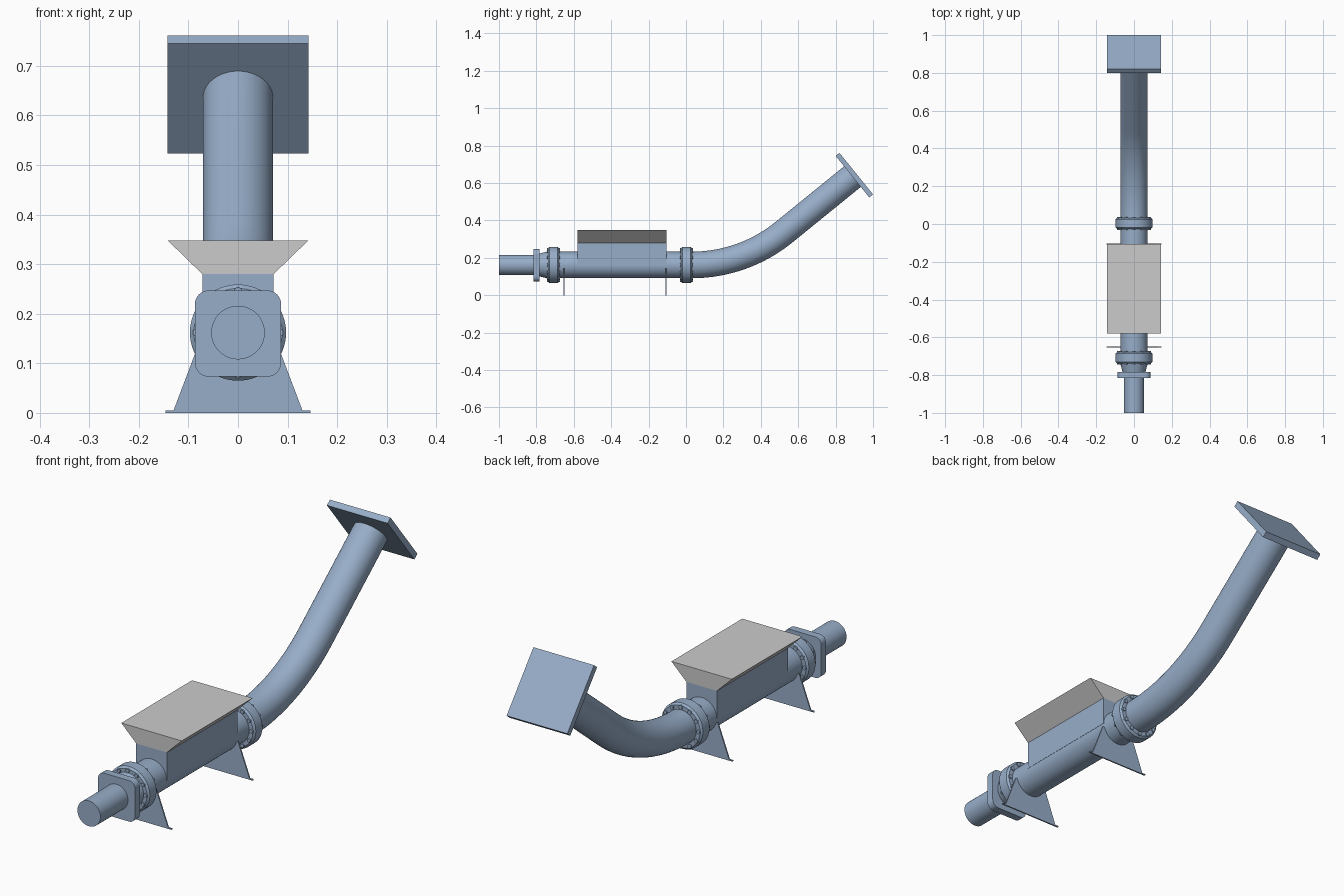
import bpy, bmesh
from math import sin, cos, pi, radians
from mathutils import Matrix, Vector

if "Cube" in bpy.data.objects:
    bpy.data.objects.remove(bpy.data.objects["Cube"])

AXIS_Z = 0.162          # height of the pipe centreline
PIPE_R = 0.071
blue = bpy.data.materials.new("painted_blue")
blue.diffuse_color = (0.31, 0.42, 0.58, 1)
blue.use_nodes = True
blue.node_tree.nodes["Principled BSDF"].inputs["Base Color"].default_value = blue.diffuse_color


def finish(name, bm, coloured=True, smooth=False):
    bmesh.ops.recalc_face_normals(bm, faces=bm.faces)
    me = bpy.data.meshes.new(name)
    bm.to_mesh(me)
    bm.free()
    ob = bpy.data.objects.new(name, me)
    bpy.context.collection.objects.link(ob)
    if coloured:
        me.materials.append(blue)
    if smooth:
        bpy.ops.object.select_all(action='DESELECT')
        ob.select_set(True)
        bpy.context.view_layer.objects.active = ob
        bpy.ops.object.shade_smooth_by_angle(angle=radians(30))
    return ob


def tube(name, stations, n=64):
    """Round body through (y, z, pitch, radius) stations, capped at both ends."""
    bm = bmesh.new()
    rings = []
    for y, z, a, r in stations:
        rings.append([bm.verts.new((r * cos(t), y - r * sin(t) * sin(a), z + r * sin(t) * cos(a)))
                      for t in (2 * pi * i / n for i in range(n))])
    for p, q in zip(rings, rings[1:]):
        for i in range(n):
            j = (i + 1) % n
            bm.faces.new((p[i], p[j], q[j], q[i]))
    bm.faces.new(rings[0])
    bm.faces.new(rings[-1])
    return finish(name, bm, smooth=True)


def lathe(name, profile):
    """Straight body on the centreline from (y, radius) pairs."""
    return tube(name, [(y, AXIS_Z, 0, r) for y, r in profile])


def prism(name, outline, y0, y1, coloured=True, smooth=False):
    """Extrude an (x, z) outline along y."""
    bm = bmesh.new()
    face = bm.faces.new([bm.verts.new((x, y0, z)) for x, z in outline])
    ext = bmesh.ops.extrude_face_region(bm, geom=[face])
    bmesh.ops.translate(bm, vec=(0, y1 - y0, 0),
                        verts=[v for v in ext['geom'] if isinstance(v, bmesh.types.BMVert)])
    return finish(name, bm, coloured, smooth)


def mirrored(half):
    """Close a right-hand outline with its mirror image."""
    return half + [(-x, z) for x, z in reversed(half)]


def flange(name, yc):
    h, c, r = 0.030, 0.008, 0.097
    lathe(name, [(yc - h, r - c), (yc - h + c, r), (yc + h - c, r), (yc + h, r - c)])
    # ring of hex bolt heads on both faces
    bm = bmesh.new()
    for i in range(12):
        t = 2 * pi * i / 12
        m = Matrix.Translation((0.083 * cos(t), yc, AXIS_Z + 0.083 * sin(t))) @ Matrix.Rotation(pi / 2, 4, 'X')
        bmesh.ops.create_cone(bm, cap_ends=True, segments=6, radius1=0.009, radius2=0.009,
                              depth=2 * h + 0.010, matrix=m)
    finish(name + "_bolts", bm)


# motor and gearbox
lathe("motor", [(-1.0, 0.054), (-0.80, 0.054)])
corner = 0.028
rounded = []
for k, (sx, sz) in enumerate([(1, 1), (-1, 1), (-1, -1), (1, -1)]):
    for i in range(9):
        t = pi / 2 * (k + i / 8)
        rounded.append((sx * (0.087 - corner) + corner * cos(t),
                        0.160 + sz * (0.087 - corner) + corner * sin(t)))
prism("gearbox_plate", rounded, -0.815, -0.783, smooth=True)
lathe("reducer", [(-0.785, 0.060), (-0.735, 0.074)])

# flanged joints
flange("inlet_flange", -0.708)
flange("outlet_flange", 0.003)

# screw trough
lathe("trough_pipe", [(-0.70, PIPE_R), (0.0, PIPE_R)])
prism("hopper_neck", mirrored([(0.072, AXIS_Z), (0.072, 0.28)]), -0.58, -0.105)
prism("hopper", mirrored([(0.072, 0.28), (0.142, 0.348)]), -0.58, -0.105, coloured=False)

# support legs
for name, y in (("rear_support", -0.652), ("middle_support", -0.106)):
    prism(name, mirrored([(0.146, 0), (0.146, 0.005), (0.130, 0.005), (0.077, 0.145)]),
          y - 0.003, y + 0.003)

# rising delivery pipe
pitch, bend_r, y0 = radians(39), 0.784, 0.03
path = [(0.0, AXIS_Z, 0, PIPE_R)]
for i in range(21):
    a = pitch * i / 20
    path.append((y0 + bend_r * sin(a), AXIS_Z + bend_r * (1 - cos(a)), a, PIPE_R))
path.append((0.892, 0.636, pitch, PIPE_R))
tube("delivery_pipe", path)

# square end plate, perpendicular to the pipe
bm = bmesh.new()
centre = Vector((0, 0.89 + 0.013 * cos(pitch), 0.634 + 0.013 * sin(pitch)))
bmesh.ops.create_cube(bm, size=1, matrix=Matrix.Translation(centre)
                      @ Matrix.Rotation(pitch, 4, 'X') @ Matrix.Diagonal((0.285, 0.026, 0.286, 1)))
finish("end_plate", bm)
